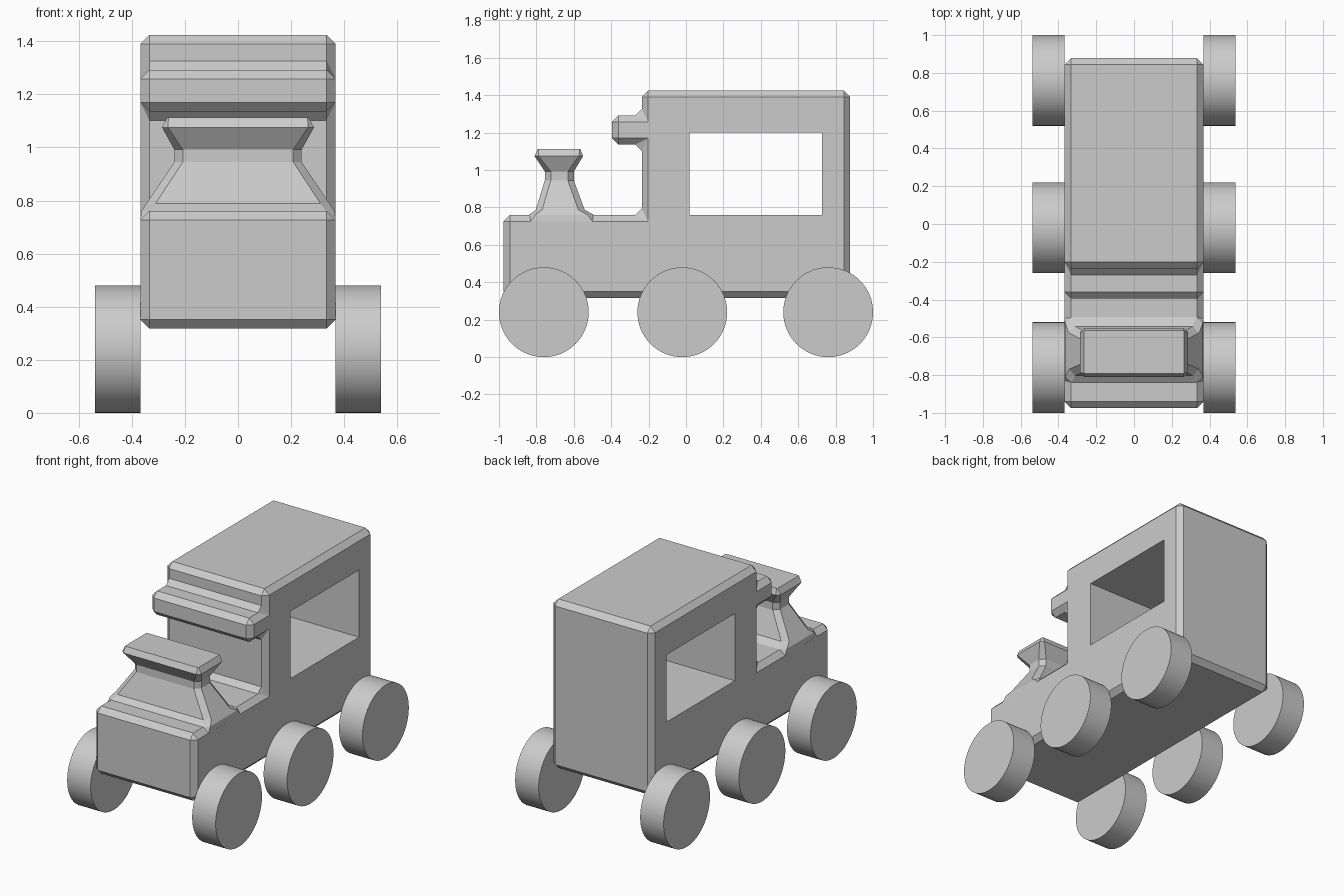
import bpy, bmesh
from math import pi
from mathutils import Matrix

if "Cube" in bpy.data.objects:
    bpy.data.objects.remove(bpy.data.objects["Cube"])


def make_object(name, bm):
    bmesh.ops.recalc_face_normals(bm, faces=bm.faces[:])
    mesh = bpy.data.meshes.new(name)
    bm.to_mesh(mesh)
    bm.free()
    obj = bpy.data.objects.new(name, mesh)
    bpy.context.collection.objects.link(obj)
    return obj


def extrude_profile(name, profile, half_width):
    """Extrude a (y, z) outline along x."""
    bm = bmesh.new()
    face = bm.faces.new([bm.verts.new((-half_width, y, z)) for y, z in profile])
    ext = bmesh.ops.extrude_face_region(bm, geom=[face])
    verts = [g for g in ext["geom"] if isinstance(g, bmesh.types.BMVert)]
    bmesh.ops.translate(bm, verts=verts, vec=(2 * half_width, 0, 0))
    return make_object(name, bm)


def loft(name, sections):
    """Skin a stack of corner-cut rectangles (z, half x, y min, y max, cut)."""
    bm = bmesh.new()
    rings = []
    for z, x, y0, y1, c in sections:
        pts = [(-x + c, y0), (x - c, y0), (x, y0 + c), (x, y1 - c),
               (x - c, y1), (-x + c, y1), (-x, y1 - c), (-x, y0 + c)]
        rings.append([bm.verts.new((px, py, z)) for px, py in pts])
    for a, b in zip(rings, rings[1:]):
        for i in range(8):
            j = (i + 1) % 8
            bm.faces.new((a[i], a[j], b[j], b[i]))
    bm.faces.new(rings[0])
    bm.faces.new(rings[-1])
    return make_object(name, bm)


# Body: hood, cab and visor in one chamfered outline
body = extrude_profile("body", [
    (-0.975, 0.317), (0.878, 0.317), (0.878, 1.424), (-0.236, 1.424),
    (-0.236, 1.292), (-0.395, 1.292), (-0.395, 1.136), (-0.236, 1.136),
    (-0.236, 0.76), (-0.975, 0.76)], 0.368)
bevel = body.modifiers.new("chamfer", 'BEVEL')
bevel.width = 0.034
bevel.segments = 1
bevel.limit_method = 'ANGLE'
bevel.use_clamp_overlap = False

# Window opening straight through the cab
cutter = extrude_profile("window_cutter", [
    (0.02, 0.76), (0.728, 0.76), (0.728, 1.2), (0.02, 1.2)], 0.6)
cutter.hide_render = True
cutter.display_type = 'WIRE'
cut = body.modifiers.new("window", 'BOOLEAN')
cut.operation = 'DIFFERENCE'
cut.solver = 'EXACT'
cut.object = cutter

# Chimney: wide foot, narrow neck, flared top
loft("chimney", [
    (0.725, 0.368, -0.865, -0.465, 0.034),
    (0.76, 0.364, -0.84, -0.492, 0.034),
    (0.788, 0.345, -0.803, -0.542, 0.034),
    (0.945, 0.24, -0.755, -0.60, 0.032),
    (0.992, 0.24, -0.755, -0.60, 0.032),
    (1.075, 0.286, -0.81, -0.55, 0.022),
    (1.113, 0.266, -0.792, -0.565, 0.004)])

# Three pairs of wheels
for place, y in (("front", -0.76), ("middle", -0.02), ("rear", 0.76)):
    for side, s in (("left", -1), ("right", 1)):
        bm = bmesh.new()
        bmesh.ops.create_cone(
            bm, cap_ends=True, segments=64, radius1=0.24, radius2=0.24, depth=0.17,
            matrix=Matrix.Translation((s * 0.453, y, 0.24)) @ Matrix.Rotation(pi / 2, 4, 'Y'))
        wheel = make_object(f"{place}_{side}_wheel", bm)
        for p in wheel.data.polygons:
            p.use_smooth = len(p.vertices) == 4
        for e in wheel.data.edges:
            a, b = (wheel.data.vertices[i].co.x for i in e.vertices)
            e.use_edge_sharp = abs(a - b) < 0.01
